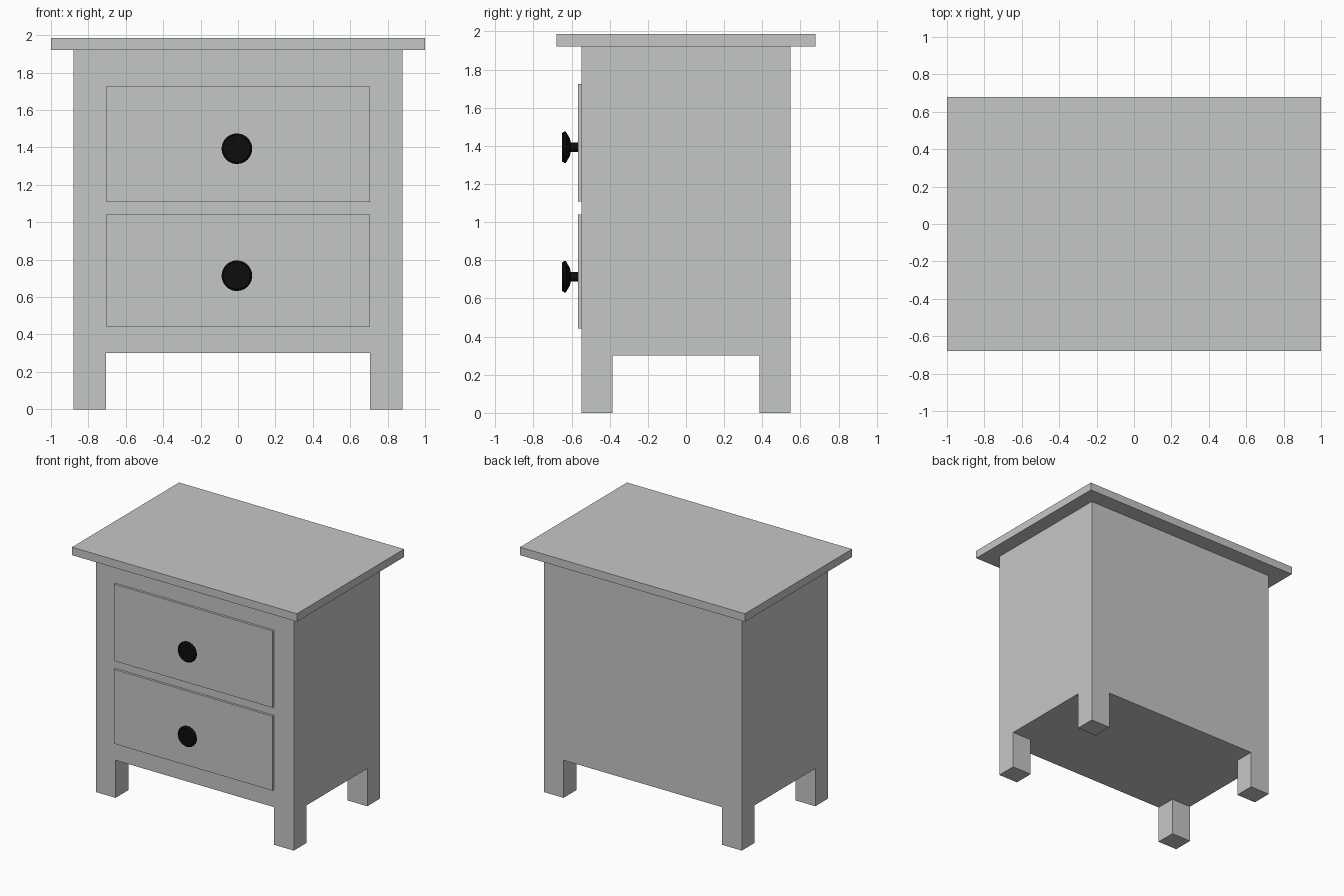
import bpy, bmesh, math

if "Cube" in bpy.data.objects:
    bpy.data.objects.remove(bpy.data.objects["Cube"])


def material(name, rgb):
    m = bpy.data.materials.new(name)
    m.diffuse_color = (*rgb, 1.0)
    m.use_nodes = True
    m.node_tree.nodes["Principled BSDF"].inputs["Base Color"].default_value = m.diffuse_color
    return m


PAINT = material("grey paint", (0.56, 0.575, 0.57))
BLACK = material("black metal", (0.004, 0.004, 0.004))


def finish(name, bm, mat):
    bmesh.ops.recalc_face_normals(bm, faces=bm.faces)
    me = bpy.data.meshes.new(name)
    bm.to_mesh(me)
    bm.free()
    me.materials.append(mat)
    ob = bpy.data.objects.new(name, me)
    bpy.context.collection.objects.link(ob)
    return ob


def box(name, x, y, z, mat):
    """Box from (min, max) ranges."""
    bm = bmesh.new()
    bmesh.ops.create_cube(bm, size=1)
    for v in bm.verts:
        for i, (a, b) in enumerate((x, y, z)):
            v.co[i] = a if v.co[i] < 0 else b
    return finish(name, bm, mat)


# Cabinet body: 3x3 underside, corner cells pulled down as legs, whole pulled up
HX, HY, LX, LY, Z_LEG, Z_TOP = 0.88, 0.548, 0.705, 0.385, 0.302, 1.922
bm = bmesh.new()
xs, ys = (-HX, -LX, LX, HX), (-HY, -LY, LY, HY)
g = [[bm.verts.new((x, y, Z_LEG)) for y in ys] for x in xs]
cells = {(i, j): bm.faces.new((g[i][j], g[i][j + 1], g[i + 1][j + 1], g[i + 1][j]))
         for i in range(3) for j in range(3)}
outline = [e for e in bm.edges if e.is_boundary]
walls = bmesh.ops.extrude_edge_only(bm, edges=outline)["geom"]
rim = [v for v in walls if isinstance(v, bmesh.types.BMVert)]
bmesh.ops.translate(bm, verts=rim, vec=(0, 0, Z_TOP - Z_LEG))
bmesh.ops.holes_fill(bm, edges=[e for e in bm.edges if e.is_boundary], sides=0)
for i in (0, 2):
    for j in (0, 2):
        leg = bmesh.ops.extrude_discrete_faces(bm, faces=[cells[i, j]])["faces"]
        bmesh.ops.translate(bm, verts=leg[0].verts, vec=(0, 0, -Z_LEG))
bmesh.ops.remove_doubles(bm, verts=bm.verts, dist=1e-5)
bmesh.ops.dissolve_limit(bm, angle_limit=0.01, verts=bm.verts, edges=bm.edges)
finish("cabinet_body_with_legs", bm, PAINT)

# Overhanging top
box("top_board", (-1, 1), (-0.68, 0.68), (Z_TOP, 1.986), PAINT)


def knob(name, z):
    """Lathed knob: stem, flared head, nearly flat front."""
    profile = [(0.025, -0.56), (0.025, -0.605), (0.045, -0.608),
               (0.082, -0.630), (0.082, -0.640), (0.072, -0.651)]
    n = 24
    bm = bmesh.new()
    rings = [[bm.verts.new((-0.006 + r * math.cos(2 * math.pi * k / n), y,
                            z + r * math.sin(2 * math.pi * k / n)))
              for k in range(n)] for r, y in profile]
    for a, b in zip(rings, rings[1:]):
        for k in range(n):
            m = (k + 1) % n
            bm.faces.new((a[k], a[m], b[m], b[k]))
    bm.faces.new(rings[0])
    bm.faces.new(rings[-1])
    finish(name, bm, BLACK)


# Drawers with knobs
for label, z0, z1, zk in (("lower", 0.442, 1.04, 0.714), ("upper", 1.108, 1.725, 1.393)):
    box(label + "_drawer_front", (-0.705, 0.705), (-0.567, -0.54), (z0, z1), PAINT)
    knob(label + "_knob", zk)
